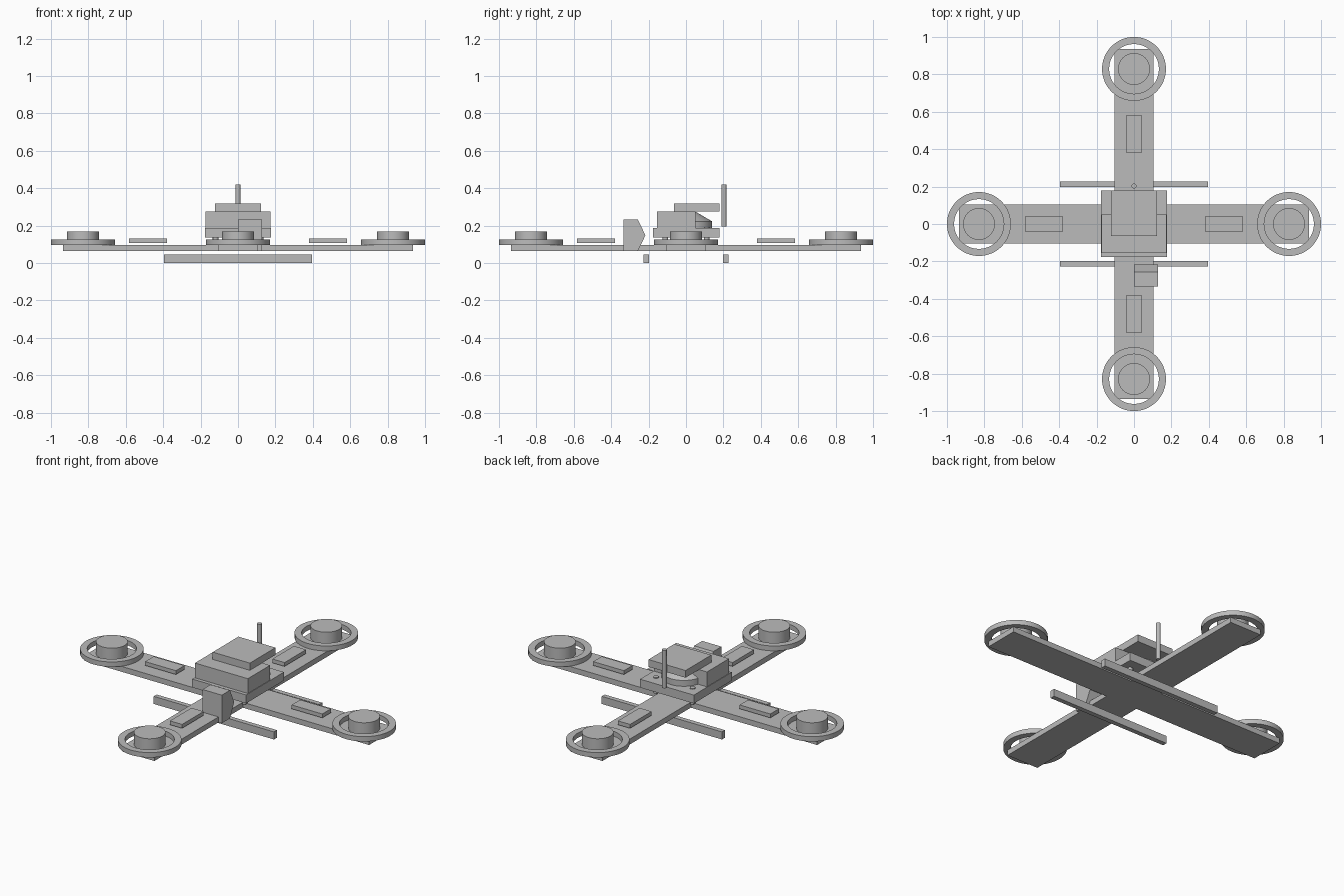
import bpy, bmesh, math
from mathutils import Matrix, Vector

cube = bpy.data.objects.get("Cube")
if cube:
    bpy.data.objects.remove(cube, do_unlink=True)

grey = bpy.data.materials.new("light grey")
grey.use_nodes = True
grey.diffuse_color = (0.5, 0.5, 0.5, 1)
grey.node_tree.nodes["Principled BSDF"].inputs["Base Color"].default_value = (0.5, 0.5, 0.5, 1)


def finish(name, bm, smooth=False):
    bmesh.ops.recalc_face_normals(bm, faces=bm.faces)
    mesh = bpy.data.meshes.new(name)
    bm.to_mesh(mesh)
    bm.free()
    mesh.materials.append(grey)
    obj = bpy.data.objects.new(name, mesh)
    bpy.context.collection.objects.link(obj)
    if smooth:
        bpy.ops.object.select_all(action='DESELECT')
        obj.select_set(True)
        bpy.context.view_layer.objects.active = obj
        bpy.ops.object.shade_smooth_by_angle(angle=math.radians(30))


def box(name, x, y, z, turn=0):
    """Box from (min, max) ranges, turned about the vertical axis."""
    bm = bmesh.new()
    size = Vector((x[1] - x[0], y[1] - y[0], z[1] - z[0]))
    mid = Vector((sum(x), sum(y), sum(z))) / 2
    place = Matrix.Rotation(turn, 4, 'Z') @ Matrix.LocRotScale(mid, None, size)
    bmesh.ops.create_cube(bm, size=1, matrix=place)
    finish(name, bm)


def lathe(name, profile, at, steps=48):
    """Spin a (radius, height) profile around a vertical axis."""
    bm = bmesh.new()
    verts = [bm.verts.new((r, 0, z)) for r, z in profile]
    edges = [bm.edges.new((a, b)) for a, b in zip(verts, verts[1:] + verts[:1])
             if a.co.x + b.co.x > 0]
    bmesh.ops.spin(bm, geom=verts + edges, cent=(0, 0, 0), axis=(0, 0, 1),
                   angle=math.tau, steps=steps, use_duplicate=False)
    bmesh.ops.remove_doubles(bm, verts=bm.verts, dist=0.0001)
    bmesh.ops.translate(bm, verts=bm.verts, vec=(at[0], at[1], 0))
    finish(name, bm, True)


def cylinder(name, radius, z, at, steps=48):
    lathe(name, [(0, z[0]), (radius, z[0]), (radius, z[1]), (0, z[1])], at, steps)


# Crossed arms
ARM = (0.065, 0.097)
box("arm_side_to_side", (-0.935, 0.935), (-0.105, 0.105), ARM)
box("arm_front_to_back", (-0.105, 0.105), (-0.935, 0.935), ARM)

# Motor, guard ring and speed controller on each arm
for i, side in enumerate(("left", "back", "right", "front")):
    turn = i * math.pi / 2
    at = (0.829 * math.cos(turn), 0.829 * math.sin(turn))
    cylinder("motor_" + side, 0.085, (0.097, 0.168), at)
    lathe("guard_ring_" + side,
          [(0.133, 0.097), (0.171, 0.097), (0.171, 0.126), (0.133, 0.126)], at)
    box("speed_controller_" + side, (0.38, 0.582), (-0.04, 0.04), (0.107, 0.13), turn)

# Landing skids
for side, y in (("front", -0.213), ("back", 0.213)):
    box("skid_" + side, (-0.395, 0.395), (y - 0.014, y + 0.014), (0, 0.045))

# Central stack
box("base_plate", (-0.177, 0.177), (-0.177, 0.179), (0.137, 0.187))
box("battery", (-0.174, 0.174), (-0.156, 0.052), (0.187, 0.275))
box("top_cover", (-0.122, 0.122), (-0.063, 0.178), (0.275, 0.318))
lathe("round_receiver", [(0, 0.187), (0.12, 0.187), (0.12, 0.222), (0.03, 0.275), (0, 0.275)], (0, 0.02))

# Standoffs through the base plate
for x in (-0.12, 0.12):
    for y in (-0.11, 0.11):
        cylinder("standoff", 0.015, (0.097, 0.192), (x, y), 16)

# Antenna
cylinder("antenna", 0.013, (0.195, 0.42), (0, 0.203), 16)

# Front camera: five-sided profile pointing backwards
bm = bmesh.new()
profile = [(-0.333, 0.065), (-0.257, 0.065), (-0.217, 0.148), (-0.257, 0.232), (-0.333, 0.232)]
face = bm.faces.new([bm.verts.new((0, y, z)) for y, z in profile])
geom = bmesh.ops.extrude_face_region(bm, geom=[face])["geom"]
bmesh.ops.translate(bm, vec=(0.127, 0, 0), verts=[g for g in geom if isinstance(g, bmesh.types.BMVert)])
bmesh.ops.holes_fill(bm, edges=bm.edges)
finish("camera", bm)
